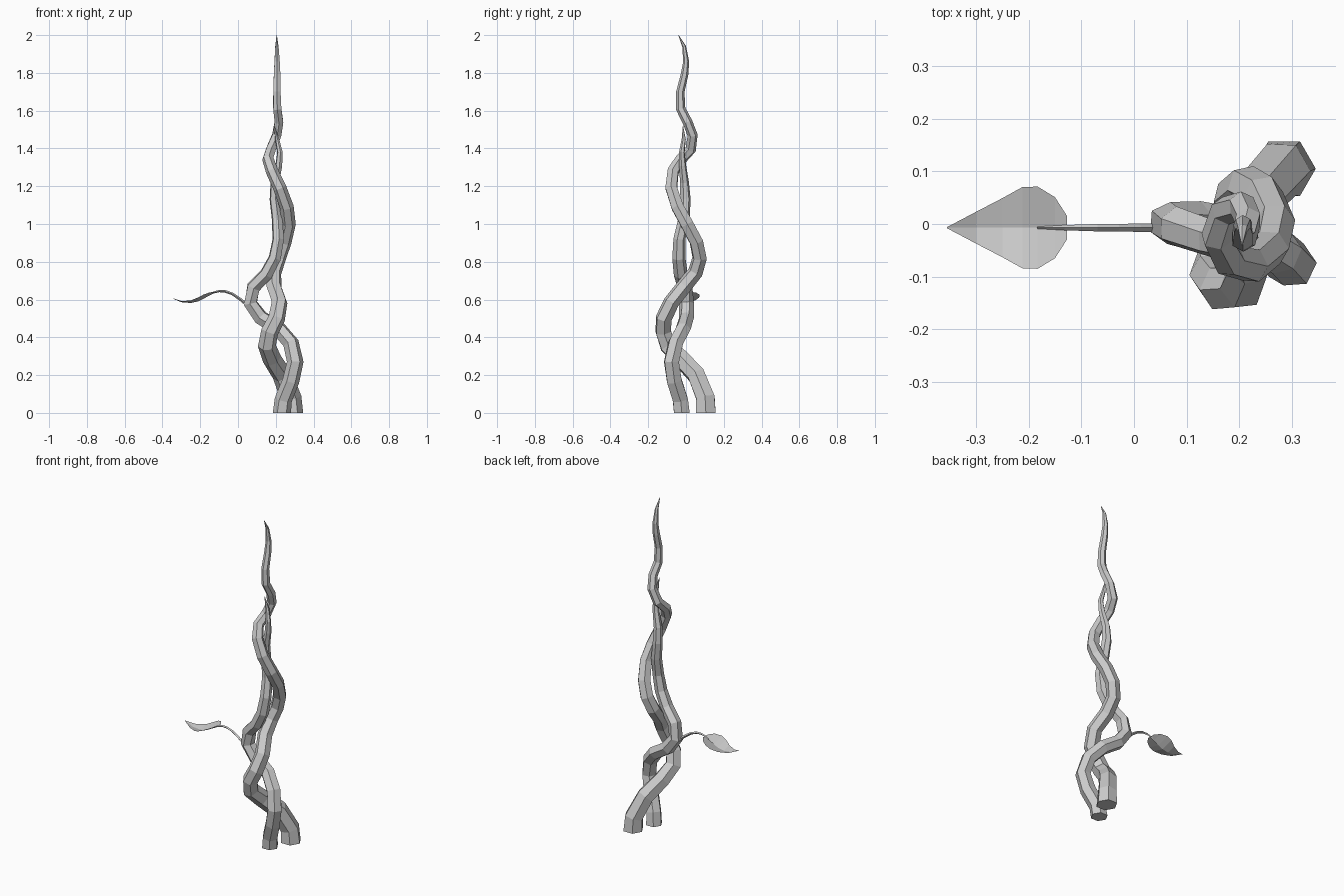
import bpy, bmesh, math
from mathutils import Vector


def finish(bm, name):
    bmesh.ops.recalc_face_normals(bm, faces=bm.faces)
    mesh = bpy.data.meshes.new(name)
    bm.to_mesh(mesh)
    bm.free()
    obj = bpy.data.objects.new(name, mesh)
    bpy.context.collection.objects.link(obj)
    return obj


def tube(name, points, sides, flat_base=False):
    """Sweep a tapered polygon along (x, y, z, radius) points."""
    pos = [Vector(p[:3]) for p in points]
    bm = bmesh.new()
    rings = []
    ref = Vector((1, 0, 0)) if flat_base else Vector((0, 1, 0))
    for i, p in enumerate(pos):
        a = (p - pos[i - 1]).normalized() if i else Vector()
        b = (pos[i + 1] - p).normalized() if i < len(pos) - 1 else Vector()
        t = (a + b).normalized()
        if flat_base and i == 0:
            t = Vector((0, 0, 1))
        ref = (ref - t * ref.dot(t)).normalized()
        side = t.cross(ref)
        rings.append([bm.verts.new(p + points[i][3] * (
            ref * math.cos(k * math.tau / sides) + side * math.sin(k * math.tau / sides)))
            for k in range(sides)])
    for r, s in zip(rings, rings[1:]):
        for k in range(sides):
            n = (k + 1) % sides
            bm.faces.new((r[k], r[n], s[n], s[k]))
    bm.faces.new(rings[0])
    bm.faces.new(rings[-1])
    return finish(bm, name)


# Thick vine that reaches the tip
tube("tall_vine", [
    (.285, .105, 0, .060), (.280, .103, .08, .056), (.235, .055, .20, .053),
    (.180, -.025, .285, .050), (.153, -.095, .355, .048), (.168, -.120, .43, .046),
    (.205, -.118, .50, .045), (.220, -.078, .585, .043), (.190, -.010, .67, .042),
    (.190, .050, .745, .041), (.215, .072, .82, .040), (.245, .055, .905, .039),
    (.268, .005, 1.0, .038), (.258, -.045, 1.09, .037), (.222, -.078, 1.19, .035),
    (.180, -.068, 1.28, .033), (.158, -.025, 1.345, .031), (.174, .025, 1.395, .029),
    (.205, .035, 1.47, .027), (.217, .008, 1.54, .026), (.208, -.028, 1.61, .025),
    (.206, -.030, 1.70, .022), (.207, -.008, 1.79, .020), (.207, .001, 1.86, .016),
    (.206, -.010, 1.94, .010), (.205, -.040, 2.0, .001)], 6, True)

# Thinner vine twisting around it
tube("short_vine", [
    (.232, -.022, 0, .048), (.240, -.030, .07, .046), (.280, -.062, .17, .045),
    (.303, -.077, .27, .044), (.280, -.055, .37, .043), (.215, -.015, .445, .042),
    (.120, .003, .505, .041), (.066, .002, .58, .040), (.082, -.005, .665, .039),
    (.150, -.028, .735, .037), (.195, -.038, .82, .035), (.213, -.035, .92, .032),
    (.207, -.010, 1.03, .030), (.194, -.003, 1.13, .028), (.195, -.008, 1.22, .024),
    (.216, -.018, 1.31, .019), (.222, -.022, 1.38, .015), (.207, -.012, 1.45, .011),
    (.192, -.016, 1.52, .001)], 6, True)

# Leaf stalk
tube("leaf_stalk", [
    (.050, -.007, .57, .008), (.010, -.007, .603, .008), (-.030, -.007, .630, .007),
    (-.070, -.007, .644, .007), (-.100, -.007, .645, .006), (-.130, -.007, .637, .005),
    (-.183, -.007, .607, .002)], 4)

# Leaf blade: midrib with two raised halves (x, half width, midrib z, edge z)
bm = bmesh.new()
rows = []
for x, w, zm, ze in [(-.127, .022, .637, .640), (-.150, .058, .623, .638),
                     (-.183, .078, .604, .626), (-.212, .077, .590, .611),
                     (-.250, .056, .582, .595), (-.300, .030, .586, .592),
                     (-.355, .001, .610, .610)]:
    rows.append([bm.verts.new((x, -.007 + s * w, ze if s else zm)) for s in (-1, 0, 1)])
for r, s in zip(rows, rows[1:]):
    for k in (0, 1):
        bm.faces.new((r[k], r[k + 1], s[k + 1], s[k]))
finish(bm, "leaf_blade")
